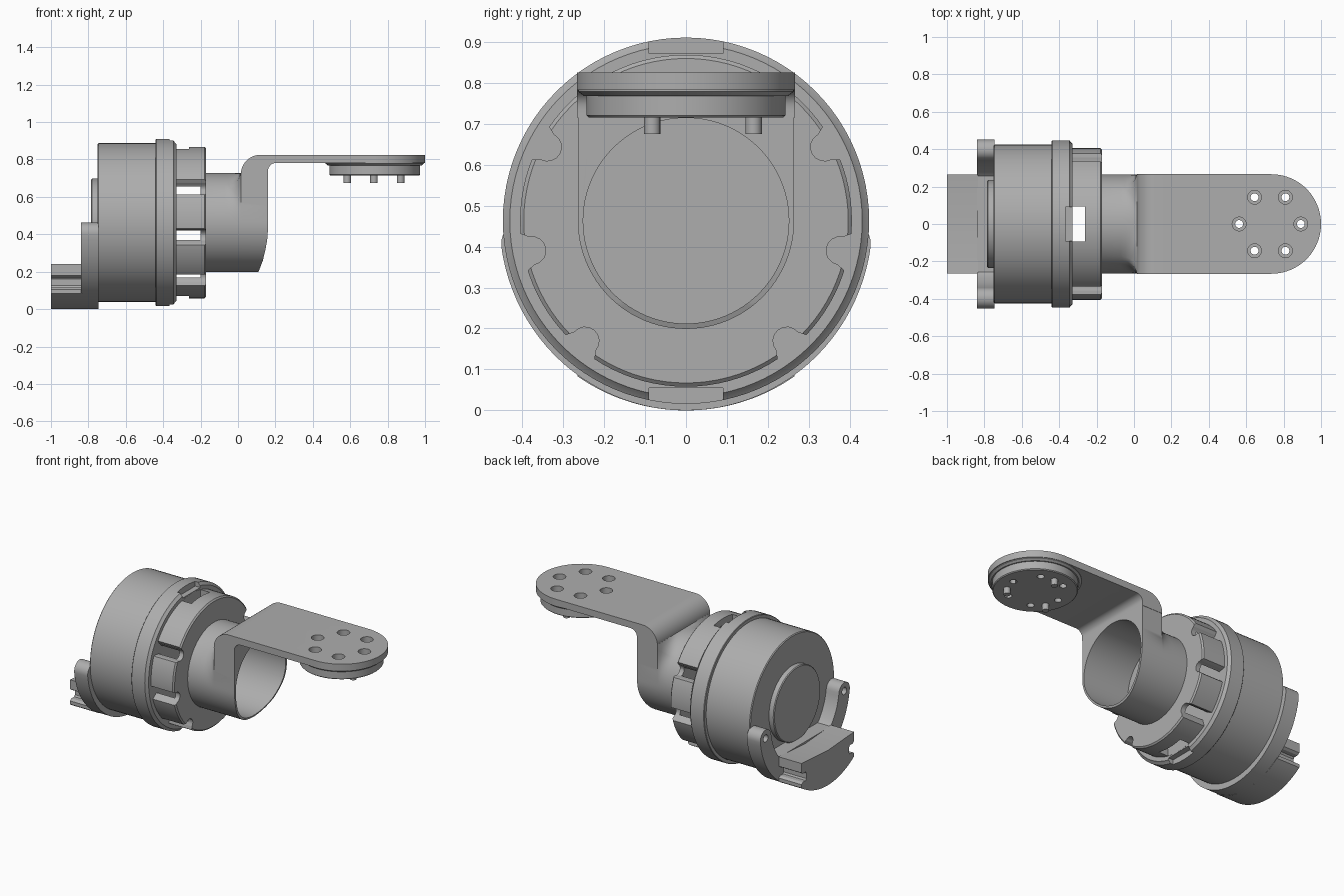
import bpy, bmesh, math
from mathutils import Vector, Matrix

if "Cube" in bpy.data.objects:
    bpy.data.objects.remove(bpy.data.objects["Cube"])

CZ = 0.463                      # height of the main axis, which runs along x
grey = bpy.data.materials.new("grey_metal")
grey.diffuse_color = (0.42, 0.42, 0.42, 1)
grey.use_nodes = True
grey.node_tree.nodes["Principled BSDF"].inputs["Base Color"].default_value = grey.diffuse_color


def finish(name, bm):
    bmesh.ops.remove_doubles(bm, verts=bm.verts, dist=1e-5)
    bmesh.ops.recalc_face_normals(bm, faces=bm.faces)
    me = bpy.data.meshes.new(name)
    bm.to_mesh(me)
    bm.free()
    ob = bpy.data.objects.new(name, me)
    bpy.context.collection.objects.link(ob)
    me.materials.append(grey)
    return ob


def revolve(name, pts, n=96, centre=None):
    """Spin (along, radius) points about the main axis, or about a vertical axis at centre."""
    bm = bmesh.new()
    vs = [bm.verts.new((a, 0, CZ + r) if centre is None else (centre + r, 0, a)) for a, r in pts]
    es = [bm.edges.new(p) for p in zip(vs, vs[1:])]
    c, ax = ((0, 0, CZ), (1, 0, 0)) if centre is None else ((centre, 0, 0), (0, 0, 1))
    bmesh.ops.spin(bm, geom=vs + es, cent=c, axis=ax, angle=2 * math.pi, steps=n)
    return finish(name, bm)


def prism(name, pts, axis, lo, hi):
    """Extrude a 2D outline along the given axis."""
    put = {"x": lambda p, d: (d, p[0], p[1]), "y": lambda p, d: (p[0], d, p[1]),
           "z": lambda p, d: (p[0], p[1], d)}[axis]
    bm = bmesh.new()
    f = bm.faces.new([bm.verts.new(put(p, lo)) for p in pts])
    new = bmesh.ops.extrude_face_region(bm, geom=[f])["geom"]
    step = Vector(put((0, 0), hi - lo))
    bmesh.ops.translate(bm, verts=[v for v in new if isinstance(v, bmesh.types.BMVert)], vec=step)
    return finish(name, bm)


def arc(cx, cy, r, a0, a1, n):
    return [(cx + r * math.cos(math.radians(a0 + (a1 - a0) * i / n)),
             cy + r * math.sin(math.radians(a0 + (a1 - a0) * i / n))) for i in range(n + 1)]


def disc(cx, cy, r, n=24):
    return arc(cx, cy, r, 0, 360, n)[:-1]


def cut(ob, *cutters, op='DIFFERENCE'):
    for c in cutters:
        m = ob.modifiers.new("cut", 'BOOLEAN')
        m.operation, m.object, m.solver = op, c, 'EXACT'
        bpy.context.view_layer.objects.active = ob
        bpy.ops.object.modifier_apply(modifier=m.name)
        bpy.data.objects.remove(c)


def box(x0, x1, y0, y1, z0, z1):
    return prism("cutter", [(x0, y0), (x1, y0), (x1, y1), (x0, y1)], "z", z0, z1)


# Main drum and round end cap
revolve("drum", [(-.75, 0), (-.75, .42), (-.745, .425), (-.43, .425), (-.43, 0)])
revolve("end_cap", [(-.785, 0), (-.785, .23), (-.78, .235), (-.74, .235), (-.74, 0)])

# Flange with a shallow recess at top and bottom
flange = revolve("flange", [(-.44, 0), (-.44, .444), (-.437, .447), (-.345, .447),
                            (-.333, .432), (-.33, .43), (-.33, 0)])
for s in (1, -1):
    z = sorted((CZ + s * .408, CZ + s * .5))
    cut(flange, box(-.365, -.3, -.09, .09, *z))

# Hollow ring with gripping notches that open into it
ring = revolve("notched_ring", [(-.335, .362), (-.335, .405), (-.178, .405), (-.17, .396),
                                (-.17, 0), (-.2, 0), (-.2, .362), (-.335, .362)])
for a in (28, -11, -50):
    for ang in (a, 180 - a):
        ca, sa = math.cos(math.radians(ang)), math.sin(math.radians(ang))
        out = [(.43, -.055), (.405, -.047), (.385, -.035)] + arc(.383, 0, .034, 270, 90, 8) \
            + [(.385, .035), (.405, .047), (.43, .055)]
        pts = [(r * ca - t * sa, CZ + r * sa + t * ca) for r, t in out]
        cut(ring, prism("cutter", pts, "x", -.4, -.1))
cut(ring, box(-.329, -.262, -.093, .093, -.1, 1.1))

# Neck: round tube that blends into a flat-topped collar
R, N = .264, 96
bm = bmesh.new()
loops = []
for x, t in ((-.18, 0), (-.07, 0), (-.045, .06), (-.025, .18), (-.008, .38), (.006, .65),
             (.015, 1), (.16, 1)):
    loop = []
    for i in range(N):
        a = 2 * math.pi * i / N
        c, s = math.cos(a), math.sin(a)
        k = 1 / max(abs(c), abs(s)) if s > 0 else 1
        r = R * (1 + t * (k - 1))
        loop.append(bm.verts.new((x, r * c, CZ + r * s)))
    loops.append(loop)
for a, b in zip(loops, loops[1:]):
    for i in range(N):
        bm.faces.new((a[i], a[(i + 1) % N], b[(i + 1) % N], b[i]))
bm.faces.new(loops[0])
bm.faces.new(loops[-1])
neck = finish("neck", bm)
cut(neck, prism("cutter", disc(0, CZ, .251, 96), "x", -.165, .3),
    prism("cutter", [(.1605, .43), (.156, .37), (.147, .32), (.133, .26), (.108, .195),
                     (.09, .15), (.3, .15), (.3, .43)], "y", -.4, .4))

# Bent arm with a rounded end
PX = .727
profile = [(.015, .715), (.16, .715), (.16, .735)] + arc(.205, .737, .045, 180, 90, 8)[1:] \
    + [(1.1, .782), (1.1, .825)] + arc(.12, .72, .105, 90, 172, 12)
arm = prism("arm", profile, "y", -.4, .4)
stadium = [(-.3, -.266)] + arc(.734, 0, .266, -90, 90, 48) + [(-.3, .266)]
cut(arm, prism("cutter", stadium, "z", .5, 1), op='INTERSECT')

# Stepped round pad under the arm
pad = revolve("pad", [(.79, 0), (.79, .263), (.778, .263), (.768, .25), (.768, .243),
                      (.72, .243), (.715, .238), (.715, 0)], 72, .731)

# Six countersunk screw holes through arm and pad
for i in range(6):
    a = math.radians(60 * i)
    x, y = PX + .165 * math.cos(a), .165 * math.sin(a)
    cut(arm, prism("cutter", disc(x, y, .037), "z", .74, .9))
    cut(pad, prism("cutter", disc(x, y, .021), "z", .6, .9))

# Three locating pins
for i, a in enumerate((90, 210, 330)):
    a = math.radians(a)
    prism("pin_%d" % (i + 1), disc(PX + .165 * math.cos(a), .165 * math.sin(a), .02, 16),
          "z", .675, .72)

# Crescent mount with two eared ends
outer = []
for i in range(49):
    a = math.radians(-8 - 164 * i / 48)
    r = .455 + .008 * math.sin(a) ** 2
    outer.append((r * math.cos(a), CZ + r * math.sin(a)))
ey, ez = .4 * math.cos(math.radians(8)), CZ - .4 * math.sin(math.radians(8))
left_ear = arc(-ey, ez, .055, 188, 8, 12)[1:-1]
inner = [(y, max(z, .235)) for y, z in arc(0, CZ, .345, 188, 352, 48)]
inner = [p for i, p in enumerate(inner) if p[1] > .2351 or inner[i - 1][1] > .2351
         or inner[i + 1][1] > .2351]
right_ear = arc(ey, ez, .055, 172, -8, 12)[1:-1]
mount = prism("crescent_mount", outer + left_ear + inner + right_ear, "x", -.84, -.745)
for s in (1, -1):
    cut(mount, prism("cutter", disc(s * ey, ez, .023), "x", -1, -.7))

# Rail block with grooved sides and a round belly
a = math.degrees(math.acos(.265 / .463))
half = [(.265, .24), (.265, .18), (.25, .17), (.222, .17), (.215, .16), (.215, .125),
        (.222, .115), (.25, .115), (.265, .105)]
belly = arc(0, CZ, .463, -a, -180 + a, 32)
prism("rail_block", [(0, .222)] + half + belly + [(-y, z) for y, z in reversed(half)],
      "x", -1, -.835)

# Smooth the curved surfaces, keep the edges sharp
for ob in bpy.context.scene.objects:
    ob.select_set(True)
bpy.context.view_layer.objects.active = arm
bpy.ops.object.shade_smooth_by_angle(angle=math.radians(30))
